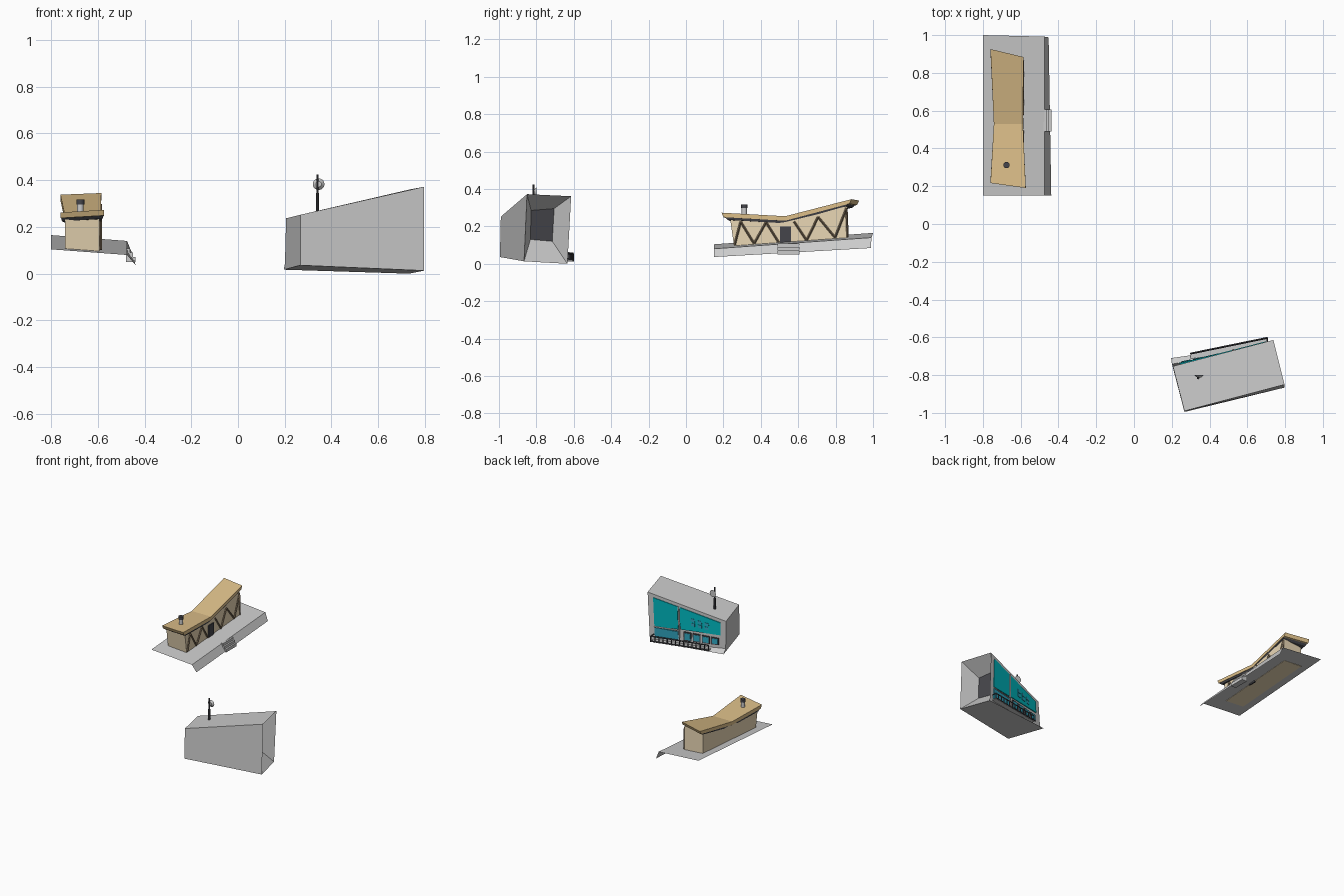
import bpy, bmesh, math
from mathutils import Vector as V

if "Cube" in bpy.data.objects:
    bpy.data.objects.remove(bpy.data.objects["Cube"])

def mat(name, r, g, b):
    m = bpy.data.materials.new(name)
    m.diffuse_color = (r, g, b, 1)
    m.use_nodes = True
    m.node_tree.nodes["Principled BSDF"].inputs["Base Color"].default_value = m.diffuse_color
    return m

TAN = mat("roof_tan", .72, .52, .25)
SAND = mat("wall_sand", .82, .68, .46)
BROWN = mat("brown", .22, .16, .1)
DARK = mat("dark", .06, .06, .07)
TEAL = mat("teal_glass", .0, .5, .55)
BLUE = mat("blue_glass", .03, .38, .52)

def mesh(name, verts, faces, m=None):
    me = bpy.data.meshes.new(name)
    me.from_pydata([tuple(v) for v in verts], [], faces)
    bm = bmesh.new()
    bm.from_mesh(me)
    bmesh.ops.recalc_face_normals(bm, faces=bm.faces)
    bm.to_mesh(me)
    bm.free()
    o = bpy.data.objects.new(name, me)
    bpy.context.collection.objects.link(o)
    if m:
        me.materials.append(m)
    return o

def loft(name, lo, hi, m=None):
    """Closed solid between two equal loops of points."""
    n = len(lo)
    f = [tuple(range(n)), tuple(range(n, 2 * n))]
    f += [(i, (i + 1) % n, n + (i + 1) % n, n + i) for i in range(n)]
    return mesh(name, list(lo) + list(hi), f, m)

def box(name, a, b, m=None):
    r = [(a[0], a[1]), (b[0], a[1]), (b[0], b[1]), (a[0], b[1])]
    return loft(name, [(*p, a[2]) for p in r], [(*p, b[2]) for p in r], m)

def bar(name, p, q, r, m=None, n=4, r2=None, smooth=False):
    p, q = V(p), V(q)
    d = q - p
    bm = bmesh.new()
    bmesh.ops.create_cone(bm, cap_ends=True, segments=n, radius1=r,
                          radius2=r if r2 is None else r2, depth=d.length)
    me = bpy.data.meshes.new(name)
    bm.to_mesh(me)
    bm.free()
    o = bpy.data.objects.new(name, me)
    o.location = (p + q) / 2
    o.rotation_mode = 'QUATERNION'
    o.rotation_quaternion = d.to_track_quat('Z', 'Y')
    bpy.context.collection.objects.link(o)
    if m:
        me.materials.append(m)
    if smooth:
        bpy.context.view_layer.objects.active = o
        bpy.ops.object.select_all(action='DESELECT')
        o.select_set(True)
        bpy.ops.object.shade_smooth_by_angle()
    return o

# ---------- long pavilion ----------
# sloping platform sheet with a skirt along the +x side
mesh("platform", [(-.80, .15, .104), (-.80, 1, .165), (-.475, .992, .14), (-.475, .15, .08),
                  (-.438, .15, .036), (-.452, .988, .084)], [(0, 1, 2, 3), (3, 2, 5, 4)])

def plat(x, y):
    return .104 - .074 * (x + .8) + .071 * (y - .15)

# walls: outline follows the folded roof
def wall_side(x):
    return [(x, .257, plat(x, .257) - .002), (x, .866, plat(x, .866) - .002),
            (x, .862, .308), (x, .53, .228), (x, .237, .235)]
loft("pavilion_walls", wall_side(-.741), wall_side(-.592), SAND)

# roof rings: top edge, lower edge, soffit
top = [V(p) for p in [(-.76, .217, .262), (-.742, .53, .254), (-.76, .926, .338),
                      (-.585, .884, .345), (-.588, .53, .254), (-.573, .19, .273)]]
def ring(sx, sy, dz):
    return [V((-.666 + (p.x + .666) * sx, .54 + (p.y - .54) * sy, p.z - dz)) for p in top]
def roof(name, lo, hi, m):
    f = [(0, 1, 4, 5), (1, 2, 3, 4), (6, 7, 10, 11), (7, 8, 9, 10)]
    f += [(i, (i + 1) % 6, 6 + (i + 1) % 6, 6 + i) for i in range(6)]
    mesh(name, lo + hi, f, m)
roof("pavilion_roof", ring(1, .97, .024), top, TAN)
roof("roof_soffit", ring(.93, .91, .038), ring(.97, .95, .023), DARK)

# zigzag braces on the glazed side
for pts in ([(.26, .102), (.292, .225), (.364, .108), (.428, .222), (.495, .115)],
            [(.578, .225), (.645, .125), (.706, .25), (.797, .14), (.858, .298), (.864, .142)]):
    for a, b in zip(pts, pts[1:]):
        bar("brace", (-.589, *a), (-.589, *b), .006, BROWN)
box("pavilion_door", (-.595, .503, .105), (-.585, .561, .2), DARK)

# chimney
bar("chimney", (-.675, .312, .25), (-.675, .312, .297), .014, None, 16, smooth=True)
bar("chimney_cap", (-.675, .312, .297), (-.675, .312, .318), .017, DARK, 16, smooth=True)

# entry steps
for i in range(3):
    box("step", (-.48, .49, .05), (-.462 + i * .012, .607, .108 - i * .018))

# ---------- tapered concrete block ----------
A, B, C, D = V((.267, -.99, .252)), V((.797, -.85, .372)), V((.738, -.614, .361)), V((.206, -.753, .237))
a, b, c, d = V((.267, -.995, .036)), V((.797, -.866, .013)), V((.733, -.634, 0)), V((.196, -.71, .017))
w = V((.201, -.742, .045))
inner = [V((.665, -.828, .285)), V((.635, -.705, .295)), V((.635, -.715, .12)), V((.665, -.832, .13))]
mesh("block_shell", [A, B, C, D, a, b, c, d, w] + inner,
     [(0, 1, 2, 3), (0, 4, 5, 1), (4, 7, 6, 5), (0, 3, 8, 7, 4), (3, 2, 6, 8), (8, 6, 7),
      (1, 2, 10, 9), (2, 6, 11, 10), (6, 5, 12, 11), (5, 1, 9, 12)])
mesh("end_recess", inner, [(0, 1, 2, 3)], DARK)

# window facade: t runs along the wall, v runs up it
out = V((-.26, .965, 0))
def fac(t, v, off=0):
    return c.lerp(w, t).lerp(C.lerp(D, t), v) + out * off

def panel(name, t0, t1, v0, v1, m, v2=None, v3=None, h=.004):
    q = [(t0, v0), (t1, v2 if v2 is not None else v0), (t1, v3 if v3 is not None else v1), (t0, v1)]
    loft(name, [fac(*p, -.002) for p in q], [fac(*p, h) for p in q], m)

panel("upper_glass_large", .07, .38, .33, .93, TEAL, .36, .92)
panel("upper_glass_small", .41, .93, .37, .92, TEAL, .45, .88)
panel("lower_glass", .07, .38, .08, .30, BLUE)
for i in range(4):
    t = .45 + i * .12
    panel("window_frame", t, t + .1, .1, .33, DARK, h=.004)
    panel("window_pane", t + .012, t + .088, .13, .3, BLUE, h=.006)
for i in range(3):
    for j in range(2):
        t, v = .55 + i * .09, .53 + j * .12
        panel("small_window", t, t + .05, v, v + .08, BLUE, h=.006)
bar("mullion", fac(.395, .05, .004), fac(.395, .93, .004), .005)
bar("transom", fac(.07, .315, .004), fac(.39, .33, .004), .004)

# balcony deck and railing
p0, p1 = V((.30, -.686, .022)), V((.705, -.603, .012))
q0, q1 = V((.30, -.735, .022)), V((.705, -.65, .012))
dz = V((0, 0, .007))
loft("balcony_deck", [p0, p1, q1, q0], [p + dz for p in (p0, p1, q1, q0)])
up = V((0, 0, .042))
bar("top_rail", p0 + up, p1 + up, .005, DARK)
bar("bottom_rail", p0 + dz, p1 + dz, .004, DARK)
for i in range(15):
    p = p0.lerp(p1, i / 14)
    bar("baluster", p, p + up, .0045, DARK)
bar("end_rail", p1 + up, q1 + up, .004, DARK)

# roof mast and dish
bar("mast", (.34, -.815, .25), (.34, -.815, .345), .007, DARK, 8, smooth=True)
bar("mast_tip", (.34, -.815, .345), (.34, -.815, .425), .005, DARK, 8, smooth=True)
bar("dish", (.345, -.812, .383), (.345, -.800, .383), .012, None, 20, .025, True)
